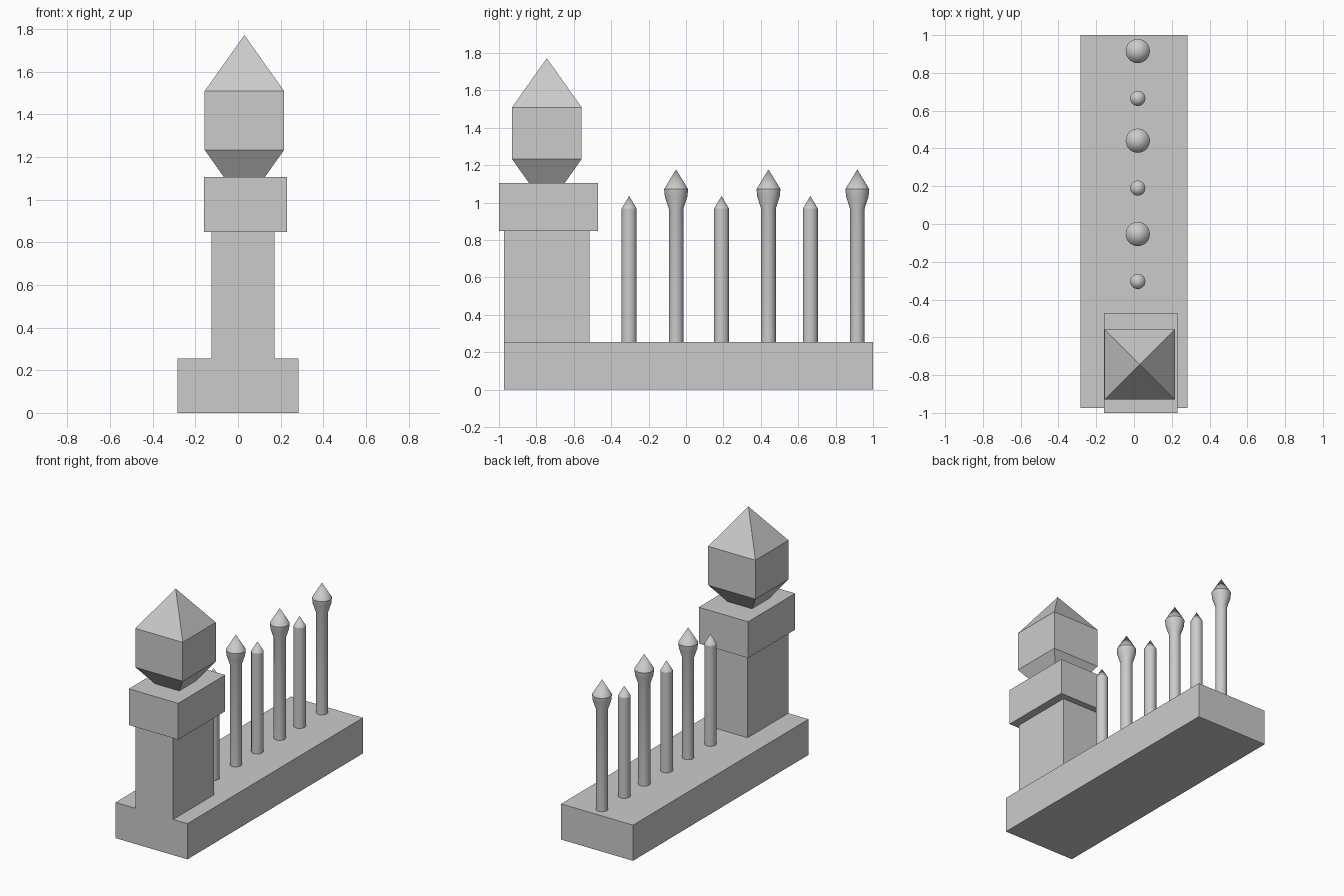
import bpy, bmesh, math

if "Cube" in bpy.data.objects:
    bpy.data.objects.remove(bpy.data.objects["Cube"])


def lathe(name, x, y, profile, sides, turn=0.0, smooth=False):
    """Stack rings of (radius, z) around a vertical axis; radius 0 makes a tip."""
    bm = bmesh.new()
    rings = []
    for r, z in profile:
        if r == 0:
            rings.append([bm.verts.new((0, 0, z))])
            continue
        angles = [turn + 2 * math.pi * i / sides for i in range(sides)]
        rings.append([bm.verts.new((r * math.cos(a), r * math.sin(a), z)) for a in angles])
    bm.faces.new(rings[0][::-1])
    for lo, hi in zip(rings, rings[1:]):
        for i in range(sides):
            j = (i + 1) % sides
            if len(hi) == 1:
                bm.faces.new((lo[i], lo[j], hi[0]))
            else:
                bm.faces.new((lo[i], lo[j], hi[j], hi[i]))
    mesh = bpy.data.meshes.new(name)
    bm.to_mesh(mesh)
    bm.free()
    obj = bpy.data.objects.new(name, mesh)
    bpy.context.collection.objects.link(obj)
    obj.location = (x, y, 0)
    if smooth:
        bpy.ops.object.select_all(action='DESELECT')
        obj.select_set(True)
        bpy.context.view_layer.objects.active = obj
        bpy.ops.object.shade_smooth_by_angle(angle=math.radians(20))
    return obj


def box(name, xs, ys, zs):
    """Axis-aligned block from its (min, max) on each axis."""
    spans = (xs, ys, zs)
    bpy.ops.mesh.primitive_cube_add(size=1, location=[(a + b) / 2 for a, b in spans])
    obj = bpy.context.object
    obj.name = name
    obj.scale = [b - a for a, b in spans]
    bpy.ops.object.transform_apply(location=False, rotation=False, scale=True)
    return obj


# Masonry: plinth, pillar flush with its front end, wider cap
box("plinth", (-0.283, 0.283), (-0.973, 1.0), (0, 0.254))
box("pillar", (-0.124, 0.171), (-0.973, -0.516), (0.254, 0.848))
box("pillar_cap", (-0.159, 0.229), (-1.0, -0.471), (0.848, 1.106))

# Square finial with tapered foot and pyramid top
q = math.sqrt(2)
lathe("finial", 0.03, -0.744,
      [(0.096 * q, 1.106), (0.186 * q, 1.233), (0.186 * q, 1.51), (0, 1.772)],
      4, turn=math.pi / 4)

# Alternating short and tall railings
short_profile = [(0.04, 0.254), (0.04, 0.968), (0, 1.036)]
tall_profile = [(0.039, 0.254), (0.039, 0.968), (0.06, 1.032),
                (0.064, 1.072), (0, 1.178)]
for i, y in enumerate((-0.304, 0.19, 0.665)):
    lathe(f"short_rail_{i + 1}", 0.02, y, short_profile, 32, smooth=True)
for i, y in enumerate((-0.053, 0.441, 0.916)):
    lathe(f"tall_rail_{i + 1}", 0.02, y, tall_profile, 32, smooth=True)
